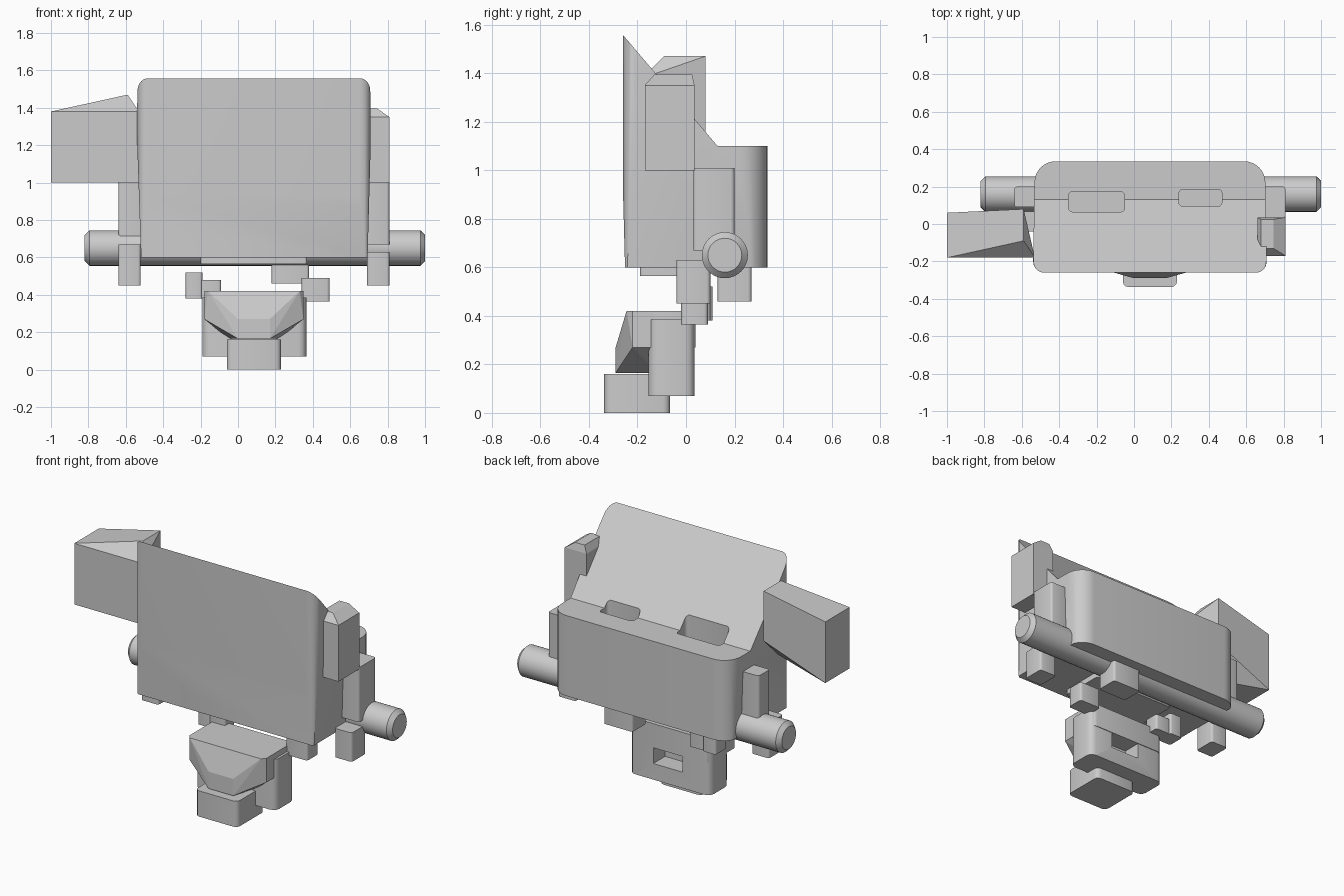
import bpy, bmesh, math
from mathutils import Vector, Matrix

cube = bpy.data.objects.get("Cube")
if cube:
    bpy.data.objects.remove(cube, do_unlink=True)

grey = bpy.data.materials.new("plain grey")
grey.use_nodes = True
GREY = (0.6, 0.6, 0.6, 1)
grey.diffuse_color = GREY
grey.node_tree.nodes["Principled BSDF"].inputs["Base Color"].default_value = GREY


def finish(name, bm, bevel=0, smooth=True):
    """Turn a bmesh into a named, shaded object."""
    bmesh.ops.recalc_face_normals(bm, faces=bm.faces)
    mesh = bpy.data.meshes.new(name)
    bm.to_mesh(mesh)
    bm.free()
    mesh.materials.append(grey)
    obj = bpy.data.objects.new(name, mesh)
    bpy.context.collection.objects.link(obj)
    if bevel:
        mod = obj.modifiers.new("soft edges", 'BEVEL')
        mod.width, mod.segments, mod.limit_method = bevel, 2, 'ANGLE'
    if smooth:
        shade(obj)
    return obj


def shade(obj):
    bpy.ops.object.select_all(action='DESELECT')
    obj.select_set(True)
    bpy.context.view_layer.objects.active = obj
    bpy.ops.object.shade_smooth_by_angle(angle=math.radians(35))


def box(name, x, y, z, corner=0.015):
    """Box with its upright edges rounded."""
    bm = bmesh.new()
    bmesh.ops.create_cube(bm, size=1)
    for v in bm.verts:
        for i, (lo, hi) in enumerate((x, y, z)):
            v.co[i] = hi if v.co[i] > 0 else lo
    if corner:
        upright = [e for e in bm.edges
                   if abs(e.verts[0].co.z - e.verts[1].co.z) > 0.01]
        bmesh.ops.bevel(bm, geom=upright, offset=corner, segments=3,
                        profile=0.5, affect='EDGES')
    return finish(name, bm)


def hull(name, points):
    bm = bmesh.new()
    for p in points:
        bm.verts.new(p)
    bmesh.ops.convex_hull(bm, input=bm.verts)
    bmesh.ops.dissolve_limit(bm, angle_limit=0.02, verts=bm.verts, edges=bm.edges)
    return finish(name, bm, smooth=False)


def prism(name, corners, place, depth):
    """Extrude a profile of (a, b, radius) corners; place maps (a, b, d) to xyz."""
    pts = []
    n = len(corners)
    for i, (a, b, r) in enumerate(corners):
        c = Vector((a, b))
        if not r:
            pts.append(c)
            continue
        p = (Vector(corners[i - 1][:2]) - c).normalized() * r + c
        q = (Vector(corners[(i + 1) % n][:2]) - c).normalized() * r + c
        for k in range(9):
            t = k / 8 * math.pi / 2
            pts.append(c + (p - c) * (1 - math.sin(t)) + (q - c) * (1 - math.cos(t)))
    bm = bmesh.new()
    rings = [[bm.verts.new(place(p.x, p.y, d)) for p in pts] for d in depth]
    bm.faces.new(rings[0])
    bm.faces.new(rings[1][::-1])
    for i in range(len(pts)):
        j = (i + 1) % len(pts)
        bm.faces.new((rings[0][i], rings[0][j], rings[1][j], rings[1][i]))
    return finish(name, bm, smooth=False)


def carve(obj, tool, operation):
    mod = obj.modifiers.new(operation.lower(), 'BOOLEAN')
    mod.object, mod.operation, mod.solver = tool, operation, 'EXACT'
    bpy.ops.object.select_all(action='DESELECT')
    bpy.context.view_layer.objects.active = obj
    obj.select_set(True)
    bpy.ops.object.modifier_apply(modifier=mod.name)
    bpy.data.objects.remove(tool, do_unlink=True)


# Main body: plan outline trimmed by its side and front outlines
body = prism("main_body",
             [(-0.54, -0.26, 0.06), (0.71, -0.26, 0.06),
              (0.70, 0.335, 0.11), (-0.53, 0.335, 0.11)],
             lambda a, b, d: (a, b, d), (0.6, 1.6))
carve(body, prism("side_trim",
                  [(-0.25, 0.55, 0), (-0.262, 1.0, 0), (-0.262, 1.56, 0),
                   (0.13, 1.10, 0), (0.4, 1.10, 0), (0.4, 0.55, 0)],
                  lambda a, b, d: (d, a, b), (-1, 1)), 'INTERSECT')
carve(body, prism("front_trim",
                  [(-0.515, 0.5, 0), (0.69, 0.5, 0), (0.712, 1.3, 0),
                   (0.705, 1.565, 0.07), (-0.535, 1.565, 0.07), (-0.542, 1.3, 0)],
                  lambda a, b, d: (a, d, b), (-1, 1)), 'INTERSECT')

# Two pockets in the sloping back
for x, y in (((-0.35, -0.05), (0.065, 0.172)), ((0.24, 0.47), (0.095, 0.185))):
    carve(body, box("pocket_cutter", x, y, (0.98, 1.4), 0.02), 'DIFFERENCE')
shade(body)

# Side block with its sloping roof and cut-away rear corner
hull("right_side_block", [
    (-1, -0.18, 1), (-1, 0.06, 1), (-1, 0.06, 1.38), (-1, -0.18, 1.38),
    (-0.53, -0.18, 1), (-0.53, -0.18, 1.38), (-0.59, -0.09, 1.47),
    (-0.59, 0.08, 1.47), (-0.59, 0.08, 1.16), (-0.56, -0.1, 1)])

# Fin on the opposite side
hull("left_side_fin", [(x, y, z) for y in (-0.17, 0.035)
                       for x, z in ((0.66, 1.0), (0.81, 1.0), (0.81, 1.35), (0.66, 1.35))]
     + [(x, y, 1.395) for x in (0.68, 0.745) for y in (-0.13, 0.025)])

# Side brackets and the pegs below them
box("left_bracket", (0.66, 0.81), (0.03, 0.20), (0.67, 1.01))
box("right_bracket", (-0.64, -0.49), (0.09, 0.20), (0.67, 1.0))
box("left_peg", (0.69, 0.81), (-0.04, 0.10), (0.45, 0.63))
box("right_peg", (-0.64, -0.52), (-0.04, 0.10), (0.45, 0.67))

# Cross bar
bm = bmesh.new()
bmesh.ops.create_cone(bm, cap_ends=True, segments=32, radius1=0.095, radius2=0.095,
                      depth=1.82, matrix=Matrix.Translation((0.09, 0.16, 0.65))
                      @ Matrix.Rotation(math.pi / 2, 4, 'Y'))
rims = [e for e in bm.edges if abs(e.verts[0].co.x - e.verts[1].co.x) < 0.01]
bmesh.ops.bevel(bm, geom=rims, offset=0.025, segments=1, affect='EDGES')
finish("cross_bar", bm)

# Small blocks under the body
box("under_plate", (-0.20, 0.37), (-0.19, 0.1), (0.565, 0.62))
box("rear_foot", (0.18, 0.38), (0.13, 0.27), (0.46, 0.62))
box("left_link", (0.34, 0.49), (-0.02, 0.09), (0.365, 0.49))
box("right_link", (-0.28, -0.19), (0.0, 0.11), (0.38, 0.52))
box("right_link_arm", (-0.20, -0.09), (0.0, 0.10), (0.38, 0.48))

# Lower block with a slot in its back
lower = box("lower_block", (-0.19, 0.365), (-0.155, 0.036), (0.07, 0.385), 0.04)
carve(lower, box("slot_cutter", (0.0, 0.2), (-0.08, 0.1), (0.17, 0.27), 0), 'DIFFERENCE')
shade(lower)
box("lower_cap", (-0.18, 0.35), (-0.16, 0.04), (0.27, 0.42), 0.03)

# Tapered prow in front of the lower block
hull("prow", [(x, y, z) for x in (-0.18, 0.35) for y in (-0.22, -0.1) for z in (0.27, 0.42)]
     + [(x, -0.245, 0.42) for x in (-0.16, 0.33)]
     + [(x, -0.29, z) for x in (0.0, 0.17) for z in (0.165, 0.27)]
     + [(x, -0.12, 0.165) for x in (-0.05, 0.22)])

# Foot under the prow
box("front_foot", (-0.06, 0.23), (-0.337, -0.065), (0, 0.16), 0.03)
